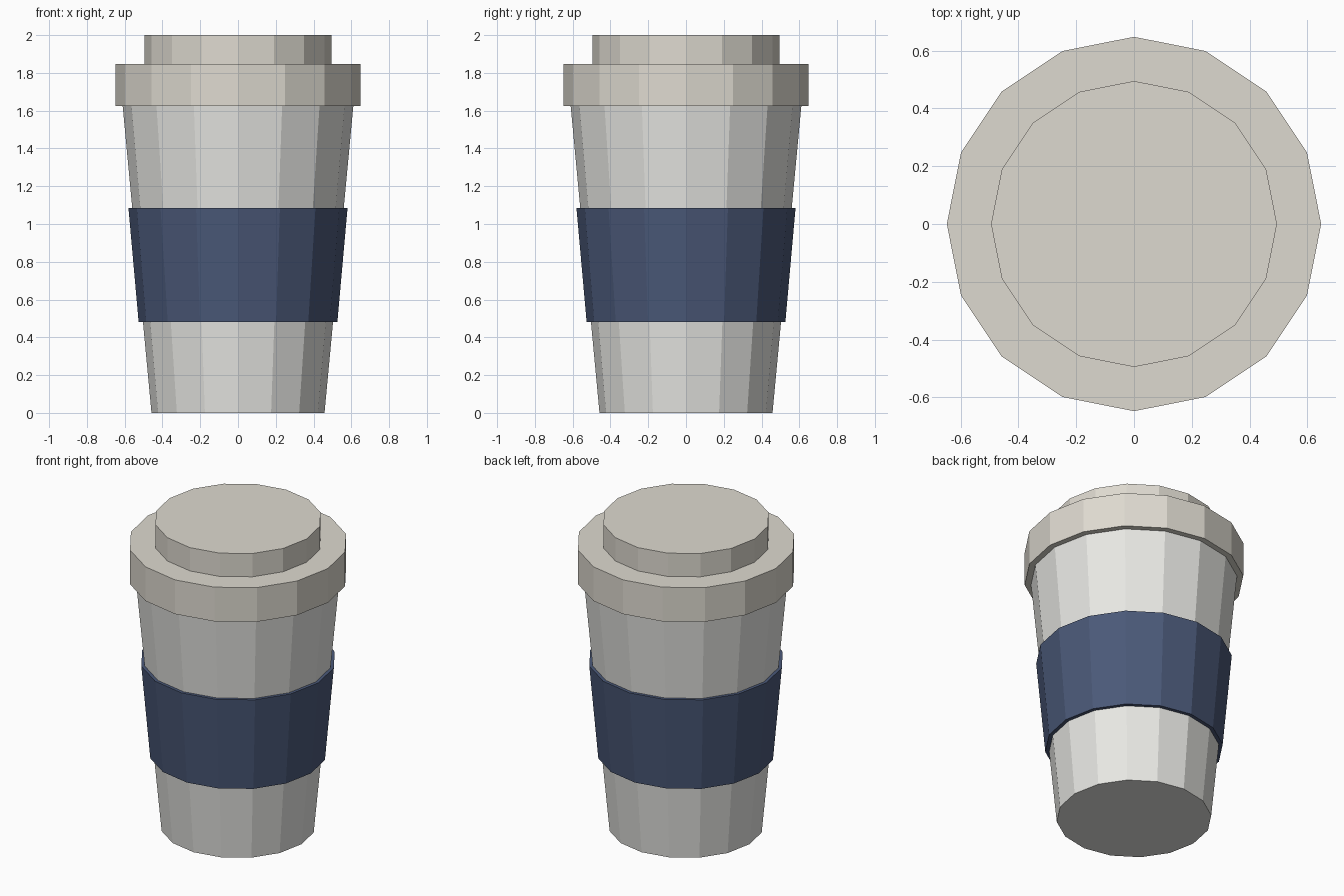
import bpy, bmesh
from math import cos, sin, tau

if "Cube" in bpy.data.objects:
    bpy.data.objects.remove(bpy.data.objects["Cube"])

SIDES = 16


def material(name, rgb):
    mat = bpy.data.materials.new(name)
    mat.diffuse_color = (*rgb, 1)
    mat.use_nodes = True
    mat.node_tree.nodes["Principled BSDF"].inputs["Base Color"].default_value = mat.diffuse_color
    return mat


def lathe(name, profile, mat, closed=False):
    """Spin (radius, z) points into a faceted solid; closed makes a ring."""
    bm = bmesh.new()
    rings = [[bm.verts.new((r * cos(tau * i / SIDES), r * sin(tau * i / SIDES), z))
              for i in range(SIDES)] for r, z in profile]
    pairs = list(zip(rings, rings[1:]))
    if closed:
        pairs.append((rings[-1], rings[0]))
    else:
        bm.faces.new(rings[0][::-1])
        bm.faces.new(rings[-1])
    for low, high in pairs:
        for i in range(SIDES):
            j = (i + 1) % SIDES
            bm.faces.new((low[i], low[j], high[j], high[i]))
    bmesh.ops.recalc_face_normals(bm, faces=bm.faces)
    mesh = bpy.data.meshes.new(name)
    bm.to_mesh(mesh)
    bm.free()
    mesh.materials.append(mat)
    obj = bpy.data.objects.new(name, mesh)
    bpy.context.collection.objects.link(obj)
    return obj


cup_mat = material("cup_white", (0.80, 0.80, 0.77))
lid_mat = material("lid_cream", (0.73, 0.70, 0.63))
sleeve_mat = material("sleeve_blue", (0.07, 0.10, 0.19))

# Tapered cup
lathe("cup", [(0.458, 0), (0.612, 1.64)], cup_mat)

# Sleeve wrapped around the cup
lathe("sleeve", [(0.50, 0.48), (0.526, 0.48), (0.58, 1.085), (0.555, 1.085)],
      sleeve_mat, closed=True)

# Stepped lid
lathe("lid", [(0.648, 1.625), (0.648, 1.848), (0.495, 1.848), (0.495, 2.0)], lid_mat)
